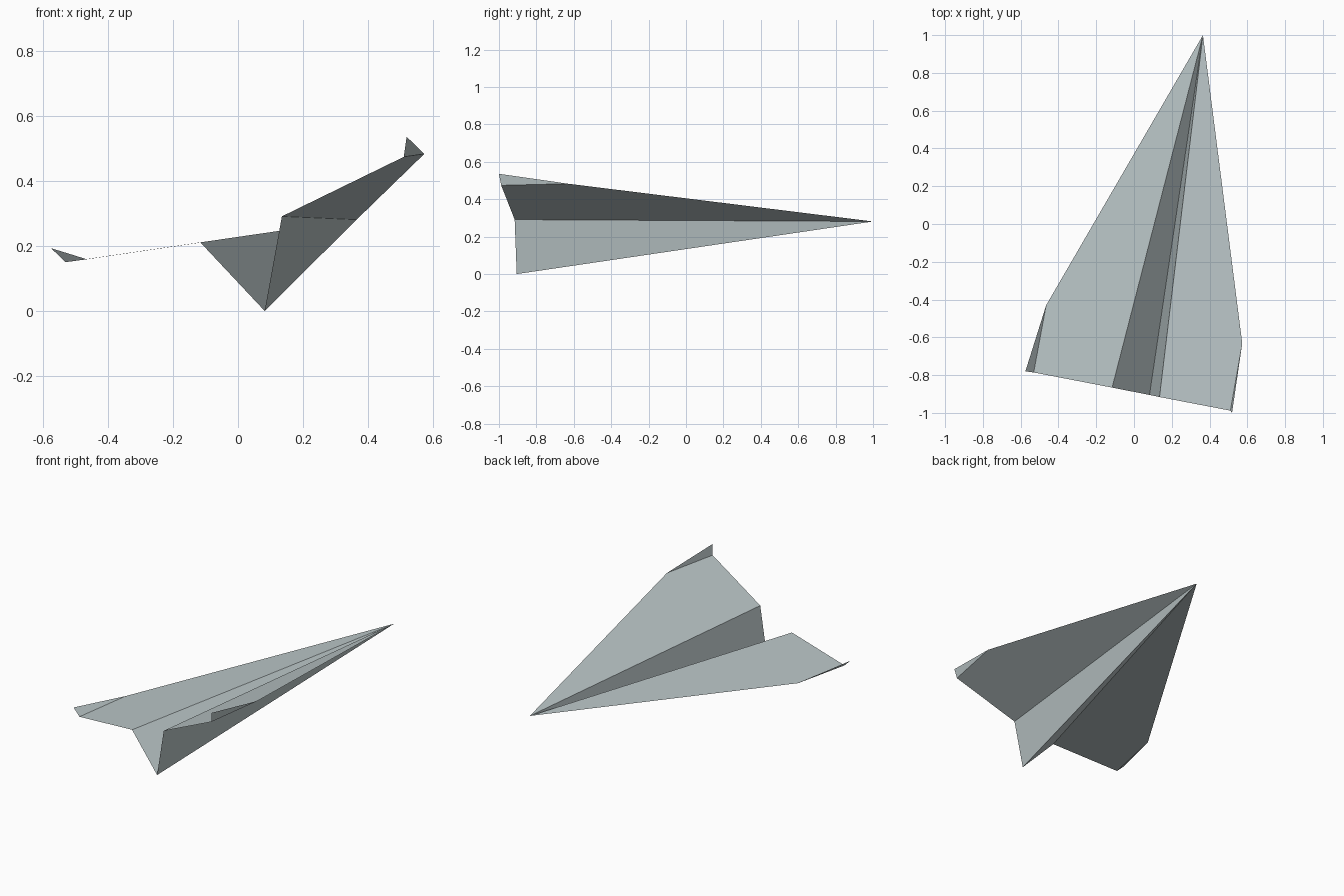
import bpy
from mathutils import Vector

cube = bpy.data.objects.get("Cube")
if cube:
    bpy.data.objects.remove(cube, do_unlink=True)

# One flat paper colour
PAPER = (0.50, 0.57, 0.58, 1.0)
paper = bpy.data.materials.new("pale_grey_paper")
paper.use_nodes = True
paper.diffuse_color = PAPER
bsdf = next(n for n in paper.node_tree.nodes if n.type == "BSDF_PRINCIPLED")
bsdf.inputs["Base Color"].default_value = PAPER
bsdf.inputs["Roughness"].default_value = 0.8

# Fold points of the banked sheet
nose = Vector((0.365, 1.0, 0.281))
keel = Vector((0.082, -0.905, 0.0))
left = dict(
    root=Vector((0.135, -0.916, 0.291)),
    corner=Vector((0.51, -0.988, 0.474)),
    shoulder=Vector((0.573, -0.632, 0.483)),
    tip=Vector((0.519, -1.0, 0.536)),
)
right = dict(
    root=Vector((-0.116, -0.866, 0.211)),
    corner=Vector((-0.531, -0.786, 0.15)),
    shoulder=Vector((-0.465, -0.43, 0.159)),
    tip=Vector((-0.575, -0.78, 0.193)),
)


def sheet(name, points, flip):
    """Make one flat paper panel with its front side facing up."""
    order = list(range(len(points)))
    if flip:
        order.reverse()
    mesh = bpy.data.meshes.new(name)
    mesh.from_pydata(points, [], [order])
    mesh.materials.append(paper)
    obj = bpy.data.objects.new(name, mesh)
    bpy.context.collection.objects.link(obj)
    return obj


# Each side: keel panel, wing and folded winglet
for side, p, flip in (("left", left, False), ("right", right, True)):
    sheet(side + "_keel_panel", [keel, p["root"], nose], flip)
    sheet(side + "_wing", [p["root"], p["corner"], p["shoulder"], nose], flip)
    sheet(side + "_winglet", [p["corner"], p["tip"], p["shoulder"]], flip)
